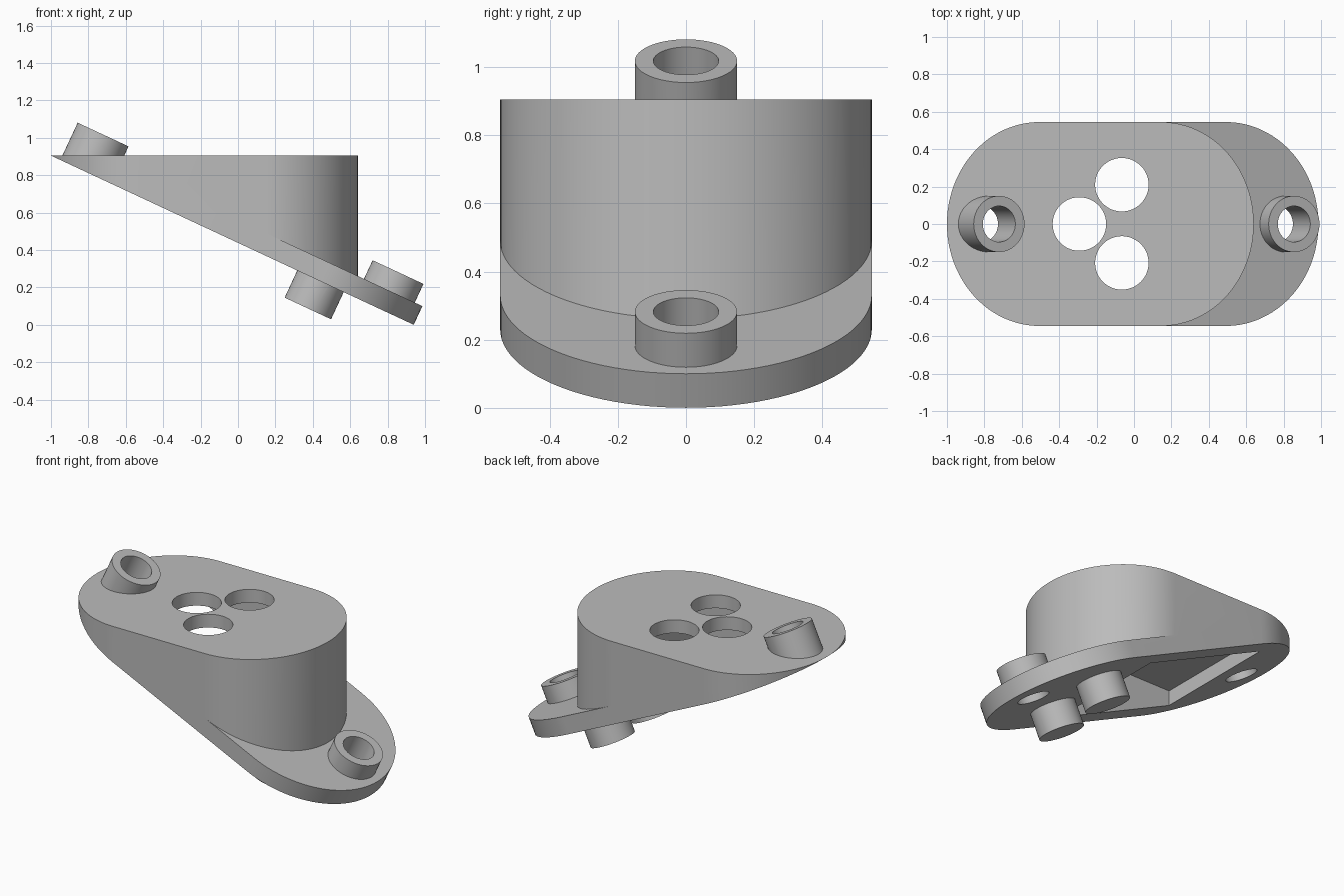
import bpy, bmesh, math
from mathutils import Matrix, Vector

if "Cube" in bpy.data.objects:
    bpy.data.objects.remove(bpy.data.objects["Cube"])

TILT = math.radians(25)
C, S = math.cos(TILT), math.sin(TILT)
TOP = 0.905          # height of the level top face
HALF = 0.545         # half width of the rounded outline

grey = bpy.data.materials.new("grey")
grey.diffuse_color = (0.5, 0.5, 0.5, 1)
grey.use_nodes = True
grey.node_tree.nodes["Principled BSDF"].inputs["Base Color"].default_value = grey.diffuse_color


def slope(u, y, n=0.0):
    """Point at distance u down the sloped underside, raised n along its normal."""
    return Vector((-1 + u * C + n * S, y, TOP - u * S + n * C))


def rounded_outline(length, steps=48):
    pts = []
    for centre, start in ((length - HALF, -90), (HALF, 90)):
        for i in range(steps + 1):
            a = math.radians(start + 180 * i / steps)
            pts.append((centre + HALF * math.cos(a), HALF * math.sin(a)))
    return pts


def prism(name, bottom, top):
    bm = bmesh.new()
    lo = [bm.verts.new(p) for p in bottom]
    hi = [bm.verts.new(p) for p in top]
    bm.faces.new(lo[::-1])
    bm.faces.new(hi)
    for i in range(len(lo)):
        j = (i + 1) % len(lo)
        bm.faces.new((lo[i], lo[j], hi[j], hi[i]))
    bmesh.ops.remove_doubles(bm, verts=bm.verts, dist=1e-5)
    bmesh.ops.recalc_face_normals(bm, faces=bm.faces)
    mesh = bpy.data.meshes.new(name)
    bm.to_mesh(mesh)
    bm.free()
    mesh.materials.append(grey)
    ob = bpy.data.objects.new(name, mesh)
    bpy.context.collection.objects.link(ob)
    return ob


def circle(u, y, r, steps=48):
    return [(u + r * math.cos(2 * math.pi * i / steps),
             y + r * math.sin(2 * math.pi * i / steps)) for i in range(steps)]


def sloped_prism(name, outline, n0, n1):
    return prism(name, [slope(u, y, n0) for u, y in outline],
                 [slope(u, y, n1) for u, y in outline])


def combine(target, other, operation):
    mod = target.modifiers.new(other.name, 'BOOLEAN')
    mod.operation, mod.object, mod.solver = operation, other, 'EXACT'
    bpy.context.view_layer.objects.active = target
    bpy.ops.object.modifier_apply(modifier=mod.name)
    bpy.data.objects.remove(other)


# Wedge body: rounded outline on the slope, raised straight up to the level top
outline = rounded_outline(1.81)
low = [slope(u, y) for u, y in outline]
body = prism("wedge_mount", low, [Vector((p.x, p.y, TOP)) for p in low])

# Sloped flange at the low end
flange_outline = [p for p in rounded_outline(2.14) if p[0] > 1.5]
flange_outline = [(1.0, -HALF)] + flange_outline + [(1.0, HALF)]
combine(body, sloped_prism("flange", flange_outline, 0, 0.11), 'UNION')

# Screw bosses and underside pegs
for u in (0.205, 1.945):
    combine(body, sloped_prism("boss", circle(u, 0, 0.15), 0.01, 0.22), 'UNION')
for y in (-0.208, 0.208):
    combine(body, sloped_prism("peg", circle(1.59, y, 0.137), -0.16, 0.05), 'UNION')

# Screw holes
for u in (0.205, 1.945):
    combine(body, sloped_prism("screw_hole", circle(u, 0, 0.096), -0.1, 0.4), 'DIFFERENCE')

# Hollow underside
rect = [(-0.61, -0.41), (0.22, -0.41), (0.22, 0.41), (-0.61, 0.41)]
combine(body, prism("hollow", [(x, y, -0.3) for x, y in rect],
                    [(x, y, 0.82) for x, y in rect]), 'DIFFERENCE')

# Three round openings in the top
for x, y in ((-0.065, 0.21), (-0.065, -0.208), (-0.292, 0.0)):
    ring = circle(x, y, 0.143)
    combine(body, prism("opening", [(a, b, 0.7) for a, b in ring],
                        [(a, b, 1.2) for a, b in ring]), 'DIFFERENCE')

bpy.ops.object.select_all(action='DESELECT')
body.select_set(True)
bpy.context.view_layer.objects.active = body
bpy.ops.object.shade_smooth_by_angle(angle=math.radians(25))
